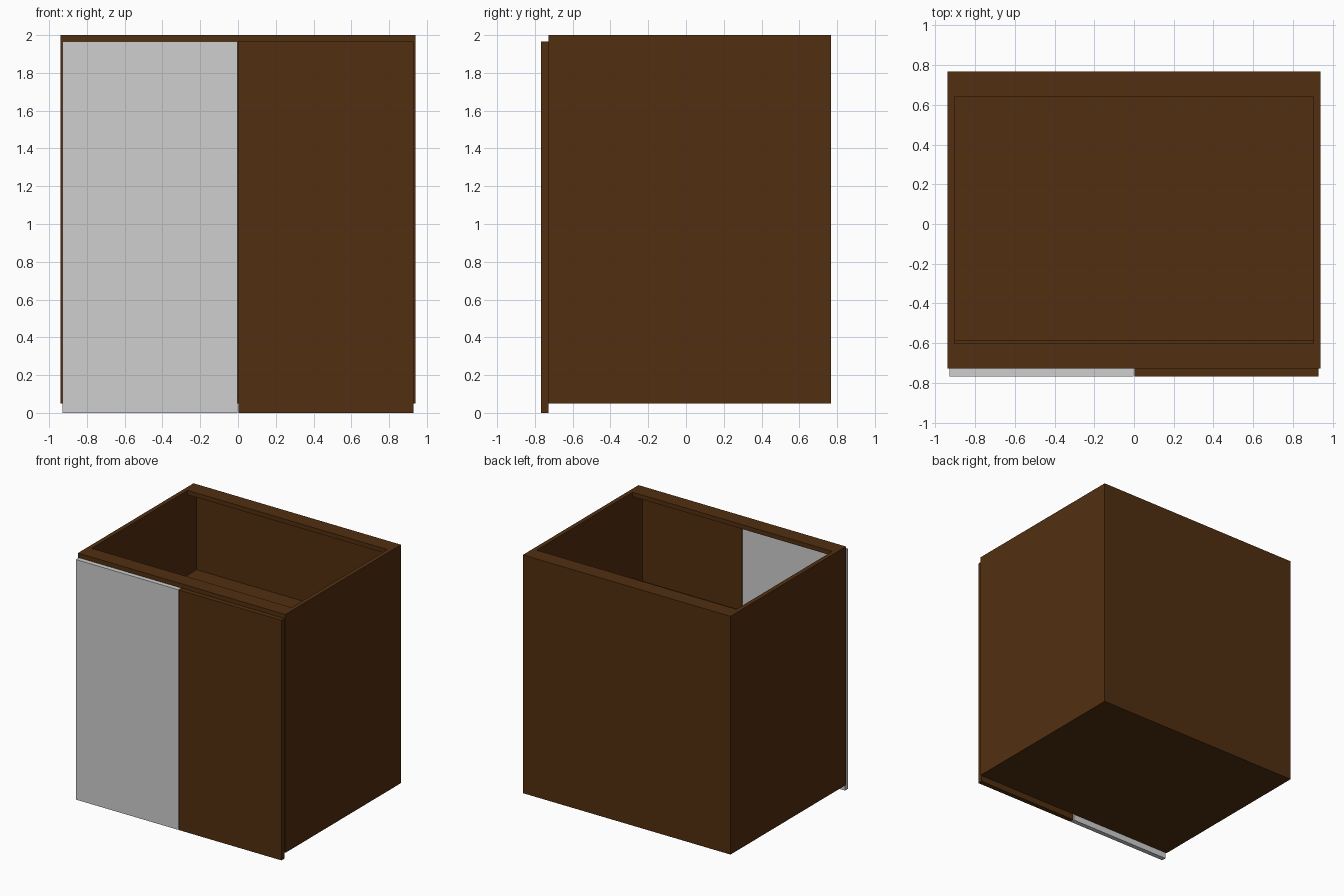
import bpy
import bmesh

cube = bpy.data.objects.get("Cube")
if cube:
    bpy.data.objects.remove(cube, do_unlink=True)


def make_material(name, rgb):
    mat = bpy.data.materials.new(name)
    mat.use_nodes = True
    color = (*rgb, 1.0)
    mat.diffuse_color = color
    mat.node_tree.nodes["Principled BSDF"].inputs["Base Color"].default_value = color
    return mat


brown = make_material("dark_brown_wood", (0.083, 0.028, 0.005))
white = make_material("pale_grey_paint", (0.62, 0.62, 0.62))


def board(name, xs, ys, zs, mat=brown):
    """Flat rectangular board spanning the given ranges."""
    bm = bmesh.new()
    bmesh.ops.create_cube(bm, size=1.0)
    for v in bm.verts:
        v.co = [(lo + hi) / 2 + c * (hi - lo) for c, (lo, hi) in zip(v.co, (xs, ys, zs))]
    mesh = bpy.data.meshes.new(name)
    bm.to_mesh(mesh)
    bm.free()
    mesh.materials.append(mat)
    obj = bpy.data.objects.new(name, mesh)
    bpy.context.scene.collection.objects.link(obj)
    return obj


# Overall carcass limits and board thicknesses
HALF_W, T = 0.94, 0.036
FRONT, BACK = -0.728, 0.767
BASE, TOP = 0.05, 2.0
BACK_T, RAIL = 0.01, 0.127
inner_x = (-HALF_W + T, HALF_W - T)
inner_back = BACK - BACK_T

# Side panels
board("left_side", (inner_x[1], HALF_W), (FRONT, BACK), (BASE, TOP))
board("right_side", (-HALF_W, inner_x[0]), (FRONT, BACK), (BASE, TOP))

# Bottom, thin back and the inside shelf
board("bottom_panel", inner_x, (FRONT, inner_back), (BASE, BASE + T))
board("back_panel", inner_x, (inner_back, BACK), (BASE, TOP))
board("shelf", inner_x, (-0.588, inner_back), (1.27, 1.27 + T))

# Flat rails across the open top
board("front_rail", inner_x, (FRONT, FRONT + RAIL), (TOP - T, TOP))
board("back_rail", inner_x, (BACK - RAIL, inner_back), (TOP - T, TOP))

# Pair of doors, hanging slightly below the carcass
door_y, door_z = (-0.767, FRONT - 0.001), (0.0, 1.965)
board("right_door", (-0.93, -0.003), door_y, door_z, white)
board("left_door", (0.003, 0.93), door_y, door_z, brown)
